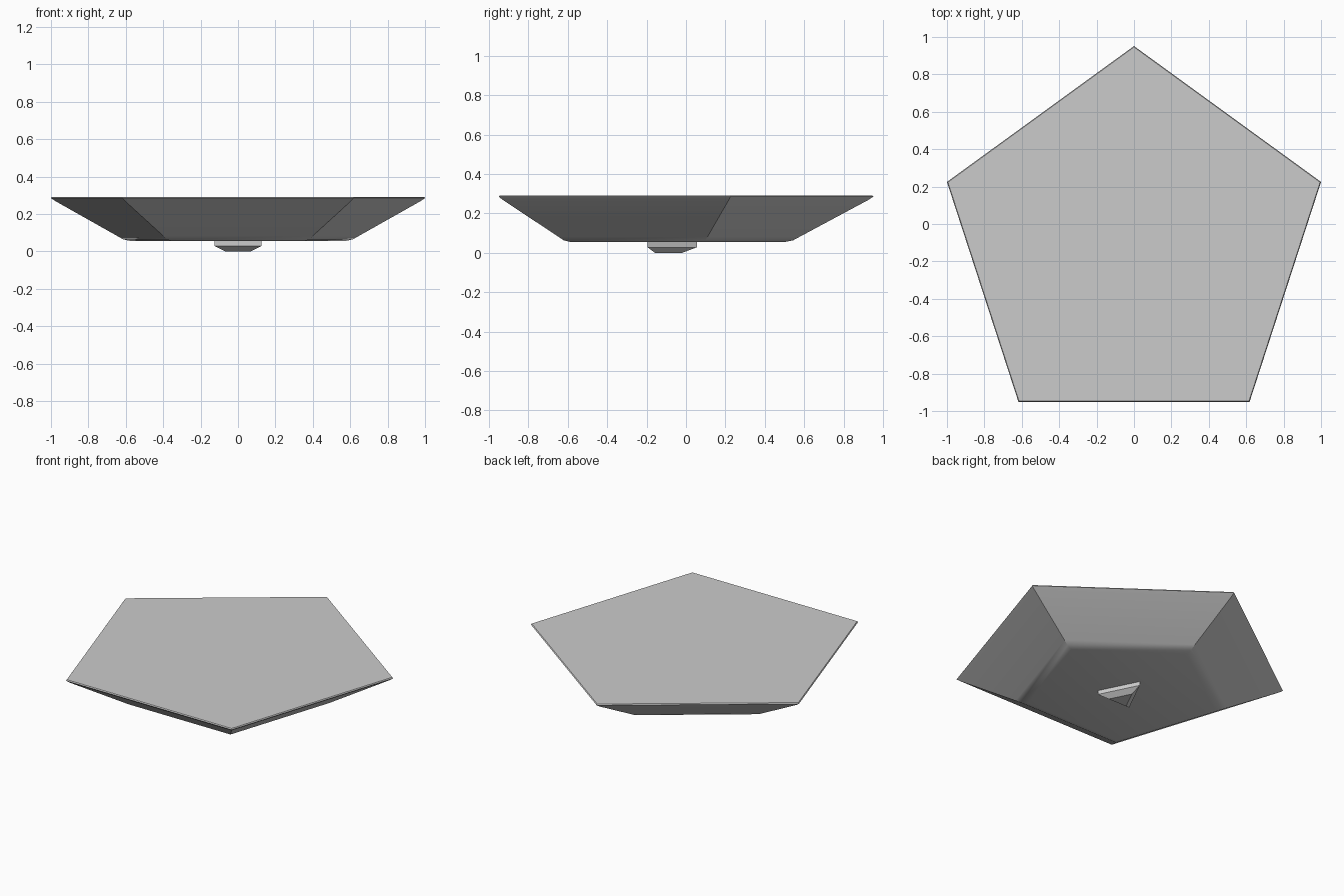
import bpy, bmesh, math

cube = bpy.data.objects.get("Cube")
if cube:
    bpy.data.objects.remove(cube, do_unlink=True)

GREY = (0.6, 0.6, 0.6, 1)
grey = bpy.data.materials.new("plain grey")
grey.use_nodes = True
grey.diffuse_color = GREY
grey.node_tree.nodes["Principled BSDF"].inputs["Base Color"].default_value = GREY


def stacked_solid(name, outline, levels, centre_y, smooth_angle):
    """Loft a unit outline through (scale, height) levels and cap both ends."""
    bm = bmesh.new()
    rings = [[bm.verts.new((x * s, y * s + centre_y, z)) for x, y in outline]
             for s, z in levels]
    n = len(outline)
    for low, high in zip(rings, rings[1:]):
        for i in range(n):
            j = (i + 1) % n
            bm.faces.new((low[i], low[j], high[j], high[i]))
    bm.faces.new(rings[0][::-1])
    bm.faces.new(rings[-1])
    bmesh.ops.recalc_face_normals(bm, faces=bm.faces)
    mesh = bpy.data.meshes.new(name)
    bm.to_mesh(mesh)
    bm.free()
    mesh.materials.append(grey)
    obj = bpy.data.objects.new(name, mesh)
    bpy.context.collection.objects.link(obj)
    bpy.ops.object.select_all(action='DESELECT')
    obj.select_set(True)
    bpy.context.view_layer.objects.active = obj
    if smooth_angle:
        bpy.ops.object.shade_smooth_by_angle(angle=math.radians(smooth_angle))
    return obj


# Five-sided body, with a rounded bottom edge and a thin rim
pentagon = [(math.cos(a), math.sin(a))
            for a in (math.radians(90 + 72 * i) for i in range(5))]
body_levels = [(0.60, 0.055), (0.645, 0.064), (0.68, 0.083),
               (1.025, 0.268), (1.0515, 0.285), (1.046, 0.292)]
stacked_solid("pentagon_body", pentagon, body_levels, -0.1, 35)

# Small three-sided foot, tapering to the ground
triangle = [(0, 0.167), (-0.125, -0.083), (0.125, -0.083)]
foot_levels = [(0.55, 0), (1, 0.028), (1, 0.058)]
stacked_solid("triangle_foot", triangle, foot_levels, -0.112, 0)
